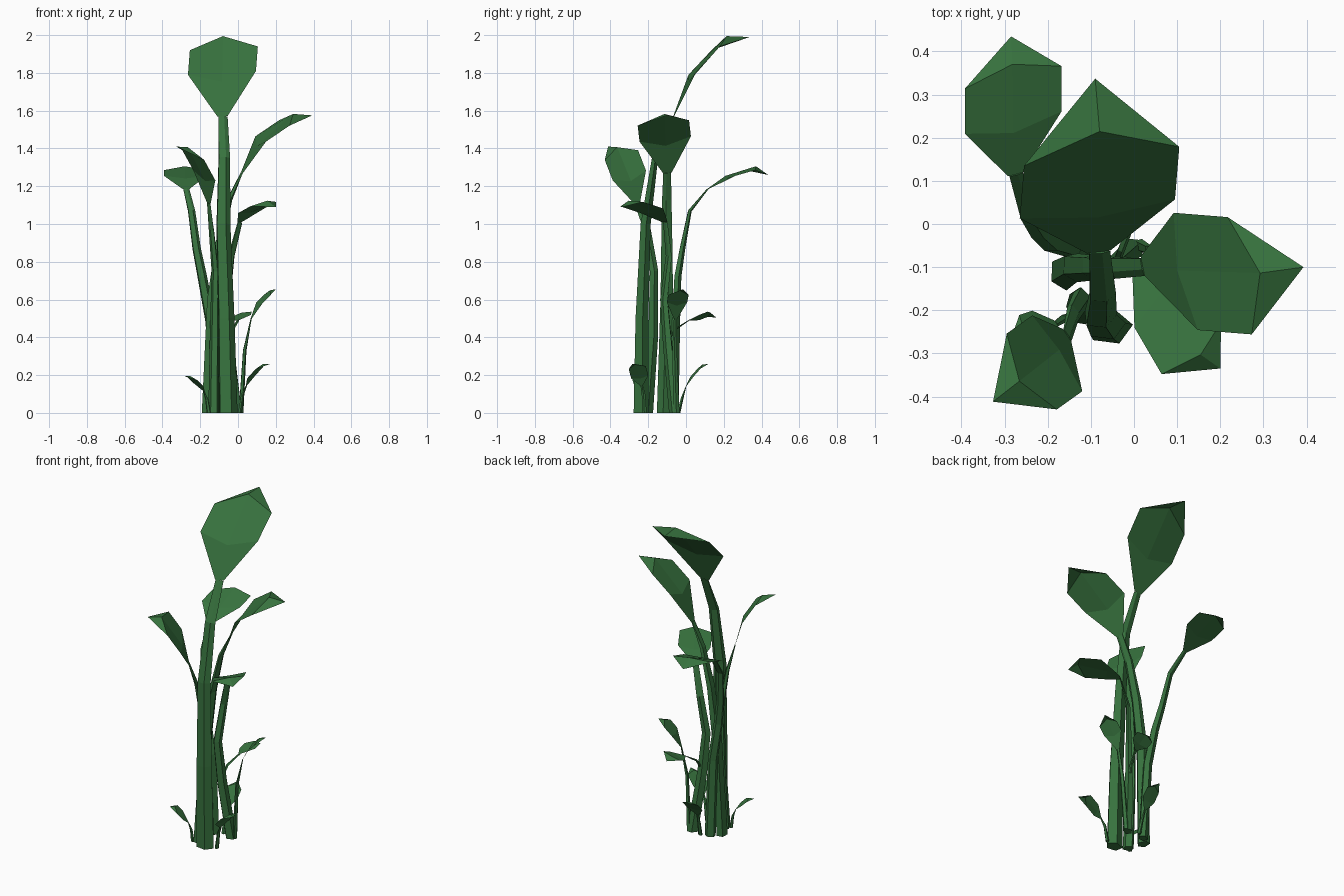
import bpy, bmesh, math
from mathutils import Vector

cube = bpy.data.objects.get("Cube")
if cube:
    bpy.data.objects.remove(cube, do_unlink=True)

# Single foliage colour
green = bpy.data.materials.new("leaf_green")
green.use_nodes = True
colour = (0.039, 0.172, 0.049, 1)
green.diffuse_color = colour
shader = green.node_tree.nodes["Principled BSDF"]
shader.inputs["Base Color"].default_value = colour
shader.inputs["Roughness"].default_value = 0.8

SIDES = 5


def finish(bm, name):
    mesh = bpy.data.meshes.new(name)
    bm.to_mesh(mesh)
    bm.free()
    mesh.materials.append(green)
    obj = bpy.data.objects.new(name, mesh)
    bpy.context.collection.objects.link(obj)


def make_stem(name, path, side, radius, end_radius):
    """Tapering faceted stalk that flattens into a ribbon where it meets the leaf."""
    bm = bmesh.new()
    rings = []
    last = len(path) - 1
    for i, point in enumerate(path):
        t = i / last
        tangent = (path[min(i + 1, last)] - path[max(i - 1, 0)]).normalized()
        if i == 0:
            tangent = Vector((0, 0, 1))
        across = (side - tangent * side.dot(tangent)).normalized()
        normal = tangent.cross(across)
        wide = radius + (end_radius - radius) * t
        thick = wide * (0.78 - 0.63 * t ** 3)
        ring = []
        for k in range(SIDES):
            a = math.tau * k / SIDES
            ring.append(bm.verts.new(point + across * wide * math.cos(a)
                                     + normal * thick * math.sin(a)))
        rings.append(ring)
    for low, high in zip(rings, rings[1:]):
        for k in range(SIDES):
            n = (k + 1) % SIDES
            bm.faces.new((low[k], low[n], high[n], high[k]))
    bm.faces.new(rings[0][::-1])
    bm.faces.new(rings[-1])
    bmesh.ops.recalc_face_normals(bm, faces=bm.faces)
    finish(bm, name)


def make_leaf(name, base, low, up, tip, side, end_radius):
    """Faceted paddle leaf: narrow base, two wide rows, folded pointed tip."""
    bm = bmesh.new()
    neck = side.normalized() * end_radius
    lift = Vector((0, 0, 0.25 * side.length))
    middle = low.lerp(base, 0.2)
    ridge = up.lerp(tip, 0.32) + lift
    points = [base - neck, base + neck, low - side, middle, low + side,
              up - side, ridge, up + side, tip]
    bl, br, ll, lm, lr, ul, um, ur, top = [bm.verts.new(p) for p in points]
    for face in ((bl, br, lm), (bl, lm, ll), (br, lr, lm),
                 (ll, lm, um, ul), (lm, lr, ur, um),
                 (ul, um, top), (um, ur, top)):
        bm.faces.new(face)
    finish(bm, name)


def plant(name, stem, blade, side, radius, end_radius):
    path = [Vector(p) for p in stem]
    low, up, tip = [Vector(p) for p in blade]
    side = Vector(side)
    make_stem(name + "_stem", path, side, radius, end_radius)
    make_leaf(name + "_leaf", path[-1], low, up, tip, side, end_radius)


# Tall plants
plant("tallest",
      [(-.055, -.24, 0), (-.065, -.235, .5), (-.08, -.215, 1),
       (-.075, -.165, 1.35), (-.082, -.065, 1.57)],
      [(-.085, .035, 1.8), (-.075, .157, 1.93), (-.09, .337, 1.99)],
      (.18, .022, .01), .053, .027)
plant("arching",
      [(-.165, -.115, 0), (-.14, -.1, .6), (-.1, -.1, .9),
       (-.045, -.1, 1.13), (.02, -.098, 1.27)],
      [(.12, -.11, 1.45), (.245, -.12, 1.535), (.393, -.1, 1.575)],
      (.028, -.136, -.014), .04, .023)
plant("rear",
      [(-.12, -.065, 0), (-.145, -.055, .48), (-.19, -.045, .72),
       (-.22, -.02, .87), (-.247, .02, 1.07), (-.275, .115, 1.185)],
      [(-.28, .235, 1.255), (-.28, .34, 1.285), (-.285, .435, 1.26)],
      (.112, .026, 0), .033, .018)
plant("front",
      [(-.13, -.205, 0), (-.125, -.175, .4), (-.12, -.17, .75),
       (-.14, -.205, .97), (-.155, -.258, 1.11)],
      [(-.178, -.3, 1.257), (-.237, -.342, 1.365), (-.327, -.412, 1.41)],
      (.058, -.088, -.026), .033, .018)
plant("spreading",
      [(-.005, -.06, 0), (-.045, -.095, .35), (-.06, -.115, .6),
       (-.035, -.09, .83), (.01, -.11, 1.01)],
      [(.07, -.18, 1.07), (.133, -.288, 1.105), (.2, -.335, 1.09)],
      (.069, .06, .012), .034, .018)

# Young shoots around the foot
plant("upright_shoot",
      [(.015, -.05, 0), (.035, -.06, .33), (.07, -.055, .5)],
      [(.115, -.048, .585), (.155, -.04, .625), (.2, -.015, .655)],
      (.018, -.054, 0), .017, .01)
plant("drooping_shoot",
      [(-.045, -.1, .37), (-.03, -.06, .44), (0, .015, .49)],
      [(.015, .07, .505), (.018, .115, .522), (.02, .16, .505)],
      (.054, 0, .014), .01, .008)
plant("side_shoot",
      [(.01, -.22, 0), (.025, -.225, .1), (.045, -.235, .145)],
      [(.07, -.245, .19), (.115, -.258, .24), (.168, -.285, .258)],
      (.022, .045, .008), .013, .008)
plant("low_shoot",
      [(-.155, -.22, 0), (-.165, -.22, .07), (-.18, -.23, .115)],
      [(-.21, -.237, .15), (-.24, -.247, .18), (-.283, -.26, .195)],
      (.026, -.036, -.008), .013, .008)
plant("rear_shoot",
      [(-.07, -.04, 0), (-.075, -.02, .08), (-.08, 0, .14)],
      [(-.08, .03, .19), (-.08, .07, .235), (-.085, .12, .26)],
      (.048, .008, 0), .013, .008)
